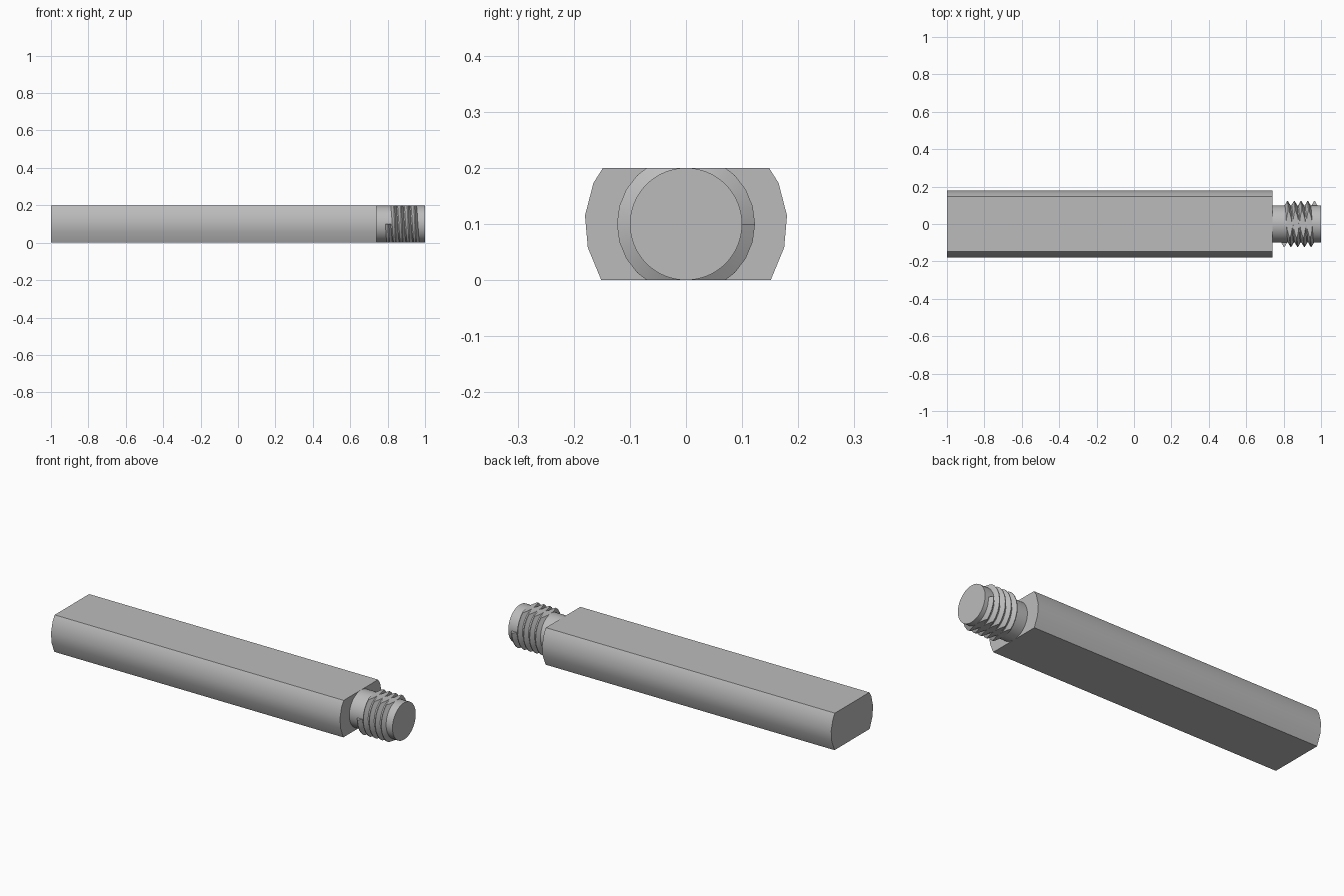
import bpy, bmesh
from math import sin, cos, pi, radians
from mathutils import Matrix, Vector

cube = bpy.data.objects.get("Cube")
if cube:
    bpy.data.objects.remove(cube, do_unlink=True)

GREY = (0.5, 0.5, 0.5, 1)
steel = bpy.data.materials.new("steel_grey")
steel.diffuse_color = GREY
steel.use_nodes = True
steel.node_tree.nodes["Principled BSDF"].inputs["Base Color"].default_value = GREY

HEIGHT = 0.2
MID = HEIGHT / 2
SHOULDER = 0.74


def finish(name, bm, angle=32):
    bmesh.ops.recalc_face_normals(bm, faces=bm.faces)
    mesh = bpy.data.meshes.new(name)
    bm.to_mesh(mesh)
    bm.free()
    mesh.materials.append(steel)
    obj = bpy.data.objects.new(name, mesh)
    bpy.context.collection.objects.link(obj)
    bpy.ops.object.select_all(action='DESELECT')
    obj.select_set(True)
    bpy.context.view_layer.objects.active = obj
    bpy.ops.object.shade_smooth_by_angle(angle=radians(angle))
    return obj


# Long bar: flat top and bottom with bulging sides, extruded along x
side = [(0.151, 0), (0.175, 0.058), (0.18, 0.115), (0.165, 0.173), (0.148, HEIGHT)]
outline = side + [(-y, z) for y, z in reversed(side)]
bm = bmesh.new()
end = bm.faces.new([bm.verts.new((-1, y, z)) for y, z in outline])
grown = bmesh.ops.extrude_face_region(bm, geom=[end], use_keep_orig=True)
moved = [v for v in grown["geom"] if isinstance(v, bmesh.types.BMVert)]
bmesh.ops.translate(bm, verts=moved, vec=(1 + SHOULDER, 0, 0))
finish("bar_body", bm)

# Round stud on the end of the bar
bm = bmesh.new()
length = 1 - SHOULDER + 0.02
place = Matrix.Translation((1 - length / 2, 0, MID)) @ Matrix.Rotation(pi / 2, 4, 'Y')
bmesh.ops.create_cone(bm, cap_ends=True, segments=64, radius1=MID, radius2=MID,
                      depth=length, matrix=place)
finish("stud", bm)

# Helical thread ridge swept round the stud
PITCH, TURNS, STEPS, START = 0.036, 4.5, 24, 0.803
section = [(-0.017, 0.097), (-0.002, 0.123), (0.002, 0.123), (0.017, 0.097)]
bm = bmesh.new()
rings = []
for i in range(int(TURNS * STEPS) + 1):
    turn = i / STEPS
    a = pi + 2 * pi * turn
    rings.append([bm.verts.new((START + PITCH * turn + dx, r * cos(a), MID + r * sin(a)))
                  for dx, r in section])
for a, b in zip(rings, rings[1:]):
    for k in range(len(section)):
        n = (k + 1) % len(section)
        bm.faces.new((a[k], a[n], b[n], b[k]))
bm.faces.new(rings[0])
bm.faces.new(rings[-1])

# Trim the ridge level with the flats of the bar
for z, normal in ((HEIGHT, 1), (0, -1)):
    bmesh.ops.bisect_plane(bm, geom=bm.verts[:] + bm.edges[:] + bm.faces[:],
                           plane_co=Vector((0, 0, z)), plane_no=Vector((0, 0, normal)),
                           clear_outer=True)
    bmesh.ops.holes_fill(bm, edges=[e for e in bm.edges if e.is_boundary], sides=0)
finish("stud_thread", bm, 25)
